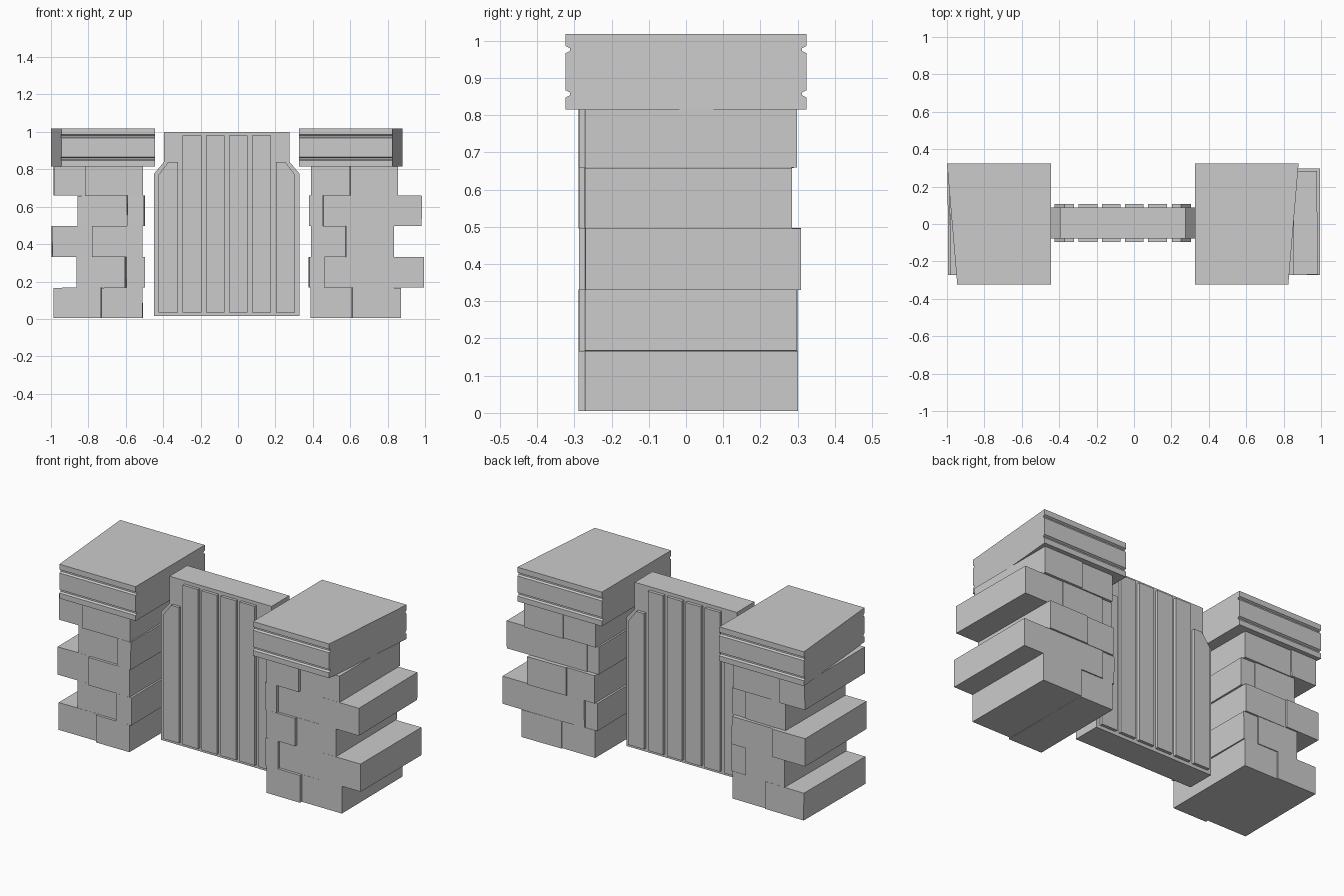
import bpy, bmesh, math, random
from mathutils import Matrix, Vector

random.seed(4)
cube = bpy.data.objects.get("Cube")
if cube:
    bpy.data.objects.remove(cube, do_unlink=True)

stone = bpy.data.materials.new("plain grey")
stone.use_nodes = True
GREY = (0.6, 0.6, 0.6, 1)
stone.diffuse_color = GREY
stone.node_tree.nodes["Principled BSDF"].inputs["Base Color"].default_value = GREY


def finish(name, bm):
    bmesh.ops.recalc_face_normals(bm, faces=bm.faces)
    mesh = bpy.data.meshes.new(name)
    bm.to_mesh(mesh)
    bm.free()
    mesh.materials.append(stone)
    obj = bpy.data.objects.new(name, mesh)
    bpy.context.collection.objects.link(obj)
    return obj


def prism(name, points, direction):
    """Extrude a flat outline of 3D points along a direction."""
    bm = bmesh.new()
    face = bm.faces.new([bm.verts.new(p) for p in points])
    out = bmesh.ops.extrude_face_region(bm, geom=[face])
    moved = [v for v in out["geom"] if isinstance(v, bmesh.types.BMVert)]
    bmesh.ops.translate(bm, verts=moved, vec=direction)
    return finish(name, bm)


def brick(name, x0, x1, y0, y1, z0, z1):
    """A box turned very slightly, as if laid by hand."""
    bm = bmesh.new()
    bmesh.ops.create_cube(bm, size=1)
    size = Matrix.Diagonal((x1 - x0, y1 - y0, z1 - z0, 1))
    turn = Matrix.Rotation(math.radians(random.uniform(-0.7, 0.7)), 4, 'Z')
    tilt = Matrix.Rotation(math.radians(random.uniform(-0.3, 0.3)), 4, 'Y')
    place = Matrix.Translation(((x0 + x1) / 2, (y0 + y1) / 2, (z0 + z1) / 2))
    bm.transform(place @ turn @ tilt @ size)
    return finish(name, bm)


# Brick pillars: joint positions along x for each course, bottom to top
courses = {
    "right_pillar": [(-0.985, -0.73, -0.51), (-0.86, -0.6, -0.5),
                     (-0.995, -0.78, -0.51), (-0.855, -0.59, -0.5),
                     (-0.985, -0.82, -0.51)],
    "left_pillar": [(0.39, 0.61, 0.87), (0.38, 0.46, 0.73, 0.995),
                    (0.39, 0.575, 0.83), (0.38, 0.455, 0.725, 0.98),
                    (0.39, 0.6, 0.855)],
}
levels = (0.005, 0.167, 0.331, 0.496, 0.659, 0.815)
backs = (0.3, 0.298, 0.308, 0.283, 0.298)
for pillar, rows in courses.items():
    for r, joints in enumerate(rows):
        count = len(joints) - 1
        for i in range(count):
            inner = (i == 0) == (pillar == "left_pillar")
            front = -0.288 if inner else -0.272
            brick(f"{pillar}_course_{r + 1}_brick_{i + 1}", joints[i], joints[i + 1],
                  front, backs[r] - (0.008 if inner else 0), levels[r], levels[r + 1])


# Capstones: grooved front and back, outer end slanted
def capstone(name, inner, outer_front, outer_back):
    yf, yb, depth = -0.324, 0.324, 0.012
    edge = [(0, 0.815)]
    for z in (0.857, 0.976):
        edge += [(0, z - 0.01), (depth, z - 0.004), (depth, z + 0.004), (0, z + 0.01)]
    edge.append((0, 1.018))
    outline = [(yf + d, z) for d, z in edge] + [(yb - d, z) for d, z in reversed(edge)]
    obj = prism(name, [(inner, y, z) for y, z in outline], (outer_front - inner, 0, 0))
    for v in obj.data.vertices:
        if abs(v.co.x - inner) > 0.1:
            t = (v.co.y - yf) / (yb - yf)
            v.co.x = outer_front + t * (outer_back - outer_front)
    return obj


capstone("right_capstone", -0.445, -0.945, -1.0)
capstone("left_capstone", 0.325, 0.825, 0.88)

# Gate: core panel with stepped, chamfered shoulders
MID = -0.06
half = [(0.39, 0.015), (0.39, 0.775), (0.335, 0.84), (0.335, 1.0)]
outline = [(MID + x, z) for x, z in half] + [(MID - x, z) for x, z in reversed(half)]
prism("gate_panel", [(x, -0.078, z) for x, z in outline], Vector((0, 0.166, 0)))

# Raised planks on both faces of the gate
side = [(0.262, 0.035), (0.365, 0.035), (0.365, 0.77), (0.312, 0.84), (0.262, 0.84)]
for face, y in (("front", -0.095), ("back", 0.088)):
    push = Vector((0, 0.018, 0))
    for i in range(4):
        x = MID + (i - 1.5) * 0.124
        prism(f"{face}_plank_{i + 1}",
              [(x + a * 0.05, y, z) for a, z in ((-1, 0.035), (1, 0.035), (1, 0.98), (-1, 0.98))], push)
    for label, s in (("left", 1), ("right", -1)):
        prism(f"{face}_{label}_short_plank", [(MID + s * a, y, z) for a, z in side], push)
